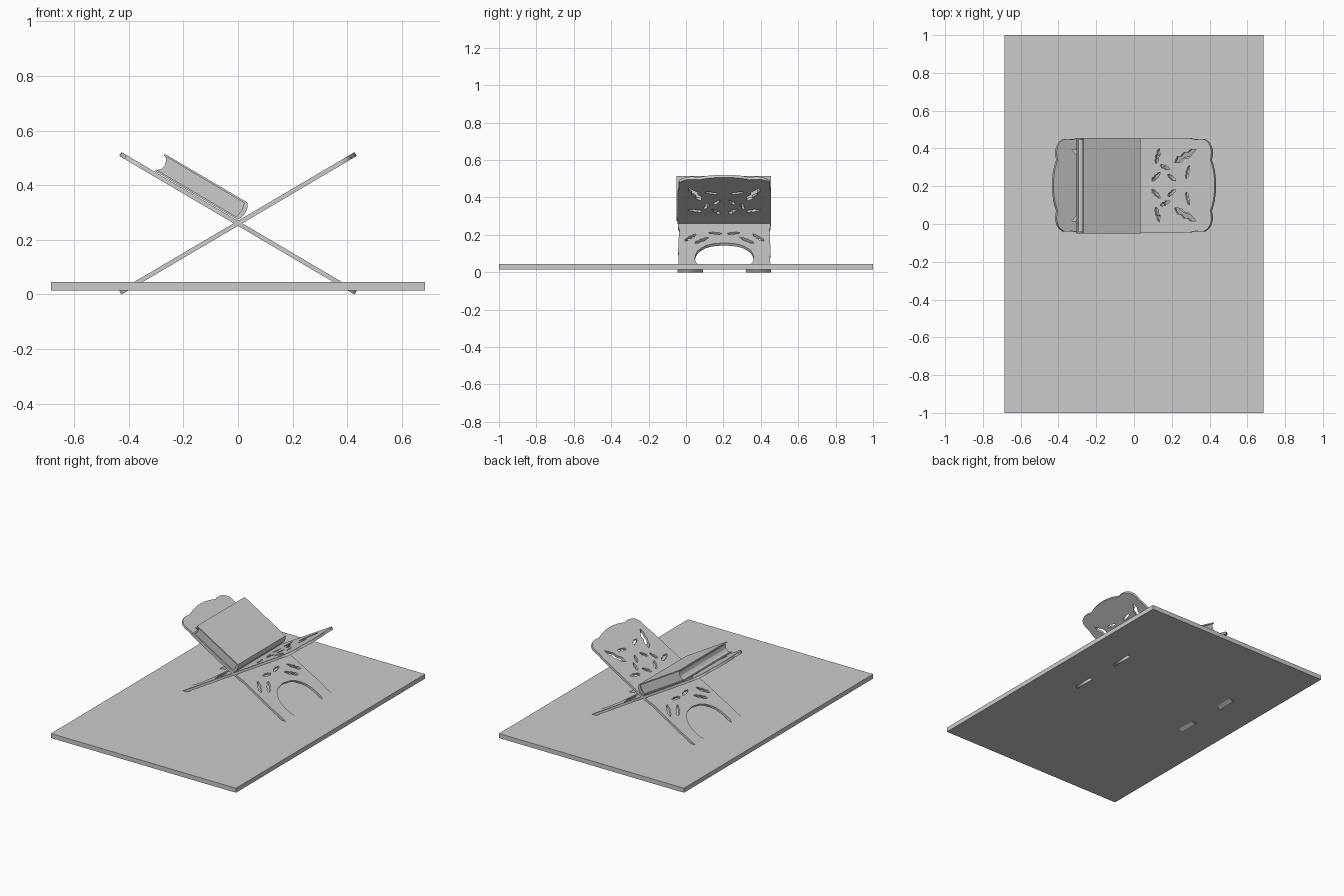
import bpy, bmesh, math
from mathutils import Matrix, Vector

if "Cube" in bpy.data.objects:
    bpy.data.objects.remove(bpy.data.objects["Cube"])

ANGLE = math.radians(30.5)
PIVOT = Vector((0, 0.205, 0.2605))      # where the two boards cross

grey = bpy.data.materials.new("plain grey")
grey.diffuse_color = (0.6, 0.6, 0.6, 1)
grey.use_nodes = True
grey.node_tree.nodes["Principled BSDF"].inputs["Base Color"].default_value = grey.diffuse_color


def add_object(name, mesh, matrix=Matrix()):
    obj = bpy.data.objects.new(name, mesh)
    mesh.materials.clear()
    mesh.materials.append(grey)
    mesh.transform(matrix)
    bpy.context.collection.objects.link(obj)
    return obj


def prism(name, profile, y0, y1, matrix=Matrix()):
    """Extrude an (x, z) profile along y."""
    bm = bmesh.new()
    face = bm.faces.new([bm.verts.new((x, y0, z)) for x, z in profile])
    out = bmesh.ops.extrude_face_region(bm, geom=[face])
    verts = [g for g in out["geom"] if isinstance(g, bmesh.types.BMVert)]
    bmesh.ops.translate(bm, verts=verts, vec=(0, y1 - y0, 0))
    bmesh.ops.recalc_face_normals(bm, faces=bm.faces)
    mesh = bpy.data.meshes.new(name)
    bm.to_mesh(mesh)
    bm.free()
    return add_object(name, mesh, matrix)


def leaf(u, v, length, width, degrees):
    """Ragged leaf outline used for the fretwork holes."""
    steps = [(-.5, 0), (-.3, .5), (-.2, .28), (0, .55), (.12, .3), (.3, .4), (.5, 0),
             (.25, -.3), (.1, -.5), (-.05, -.25), (-.25, -.45)]
    c, s = math.cos(math.radians(degrees)), math.sin(math.radians(degrees))
    return [(u + a * length * c - b * width * s, v + a * length * s + b * width * c)
            for a, b in steps]


# Board half outline: u runs up the board, v is the half width
half = [(.5, 0), (.498, .04), (.492, .08), (.482, .115), (.474, .135), (.479, .155),
        (.48, .18), (.474, .205), (.46, .228), (.437, .243), (.41, .245), (.385, .242),
        (.35, .249), (.2, .25), (.03, .25), (-.05, .247), (-.08, .24), (-.13, .243),
        (-.3, .247), (-.4, .244), (-.5, .25),
        # foot and arch
        (-.5, .115), (-.46, .135), (-.41, .155), (-.37, .157), (-.334, .152),
        (-.3, .142), (-.275, .125), (-.245, .098), (-.228, .065), (-.216, 0)]
outline = half + [(u, -v) for u, v in reversed(half[1:-1])]

# Fretwork holes on one side, mirrored to the other
leaves = [(.32, .155, .15, .04, 27), (.335, .07, .075, .022, 75),
          (.15, .155, .085, .026, 75), (.195, .095, .065, .022, -20),
          (.14, .045, .07, .024, 40), (.235, .04, .06, .022, -35),
          (-.16, .18, .1, .026, -39), (-.19, .12, .1, .026, -50),
          (-.115, .05, .075, .022, 80)]
holes = [leaf(*spec) for spec in leaves]
holes += [[(u, -v) for u, v in hole] for hole in holes]


def board(name, turn):
    curve = bpy.data.curves.new(name, "CURVE")
    curve.dimensions = "2D"
    curve.fill_mode = "BOTH"
    curve.extrude = 0.008
    for loop in [outline] + holes:
        spline = curve.splines.new("POLY")
        spline.points.add(len(loop) - 1)
        for point, (u, v) in zip(spline.points, loop):
            point.co = (u, v, 0, 1)
        spline.use_cyclic_u = True
    temp = bpy.data.objects.new(name + "_curve", curve)
    bpy.context.collection.objects.link(temp)
    bpy.context.view_layer.update()
    mesh = bpy.data.meshes.new_from_object(
        temp.evaluated_get(bpy.context.evaluated_depsgraph_get()))
    bpy.data.objects.remove(temp)
    matrix = (Matrix.Translation(PIVOT) @ Matrix.Rotation(turn, 4, "Z")
              @ Matrix.Rotation(-ANGLE, 4, "Y"))
    add_object(name, mesh, matrix)


# Crossed stand
board("stand_board_right", 0)
board("stand_board_left", math.pi)

# Rug
prism("rug", [(-.685, .015), (.685, .015), (.685, .045), (-.685, .045)], -1, 1)

# Closed book lying on the left board; local x points down the slope
lean = Matrix.Translation((0, 0, PIVOT.z)) @ Matrix.Rotation(ANGLE, 4, "Y")
cover = [(-.36, .011), (-.008, .011), (.001, .028), (.004, .047), (.001, .066), (-.008, .083),
         (-.36, .083), (-.36, .076), (-.018, .076), (-.012, .047), (-.018, .018), (-.36, .018)]
prism("book_cover", cover, -.05, .455, lean)
pages = [(-.354, .017), (-.016, .017), (-.011, .047), (-.016, .077), (-.354, .077),
         (-.344, .066), (-.339, .047), (-.344, .028)]
prism("book_pages", pages, -.042, .447, lean)
